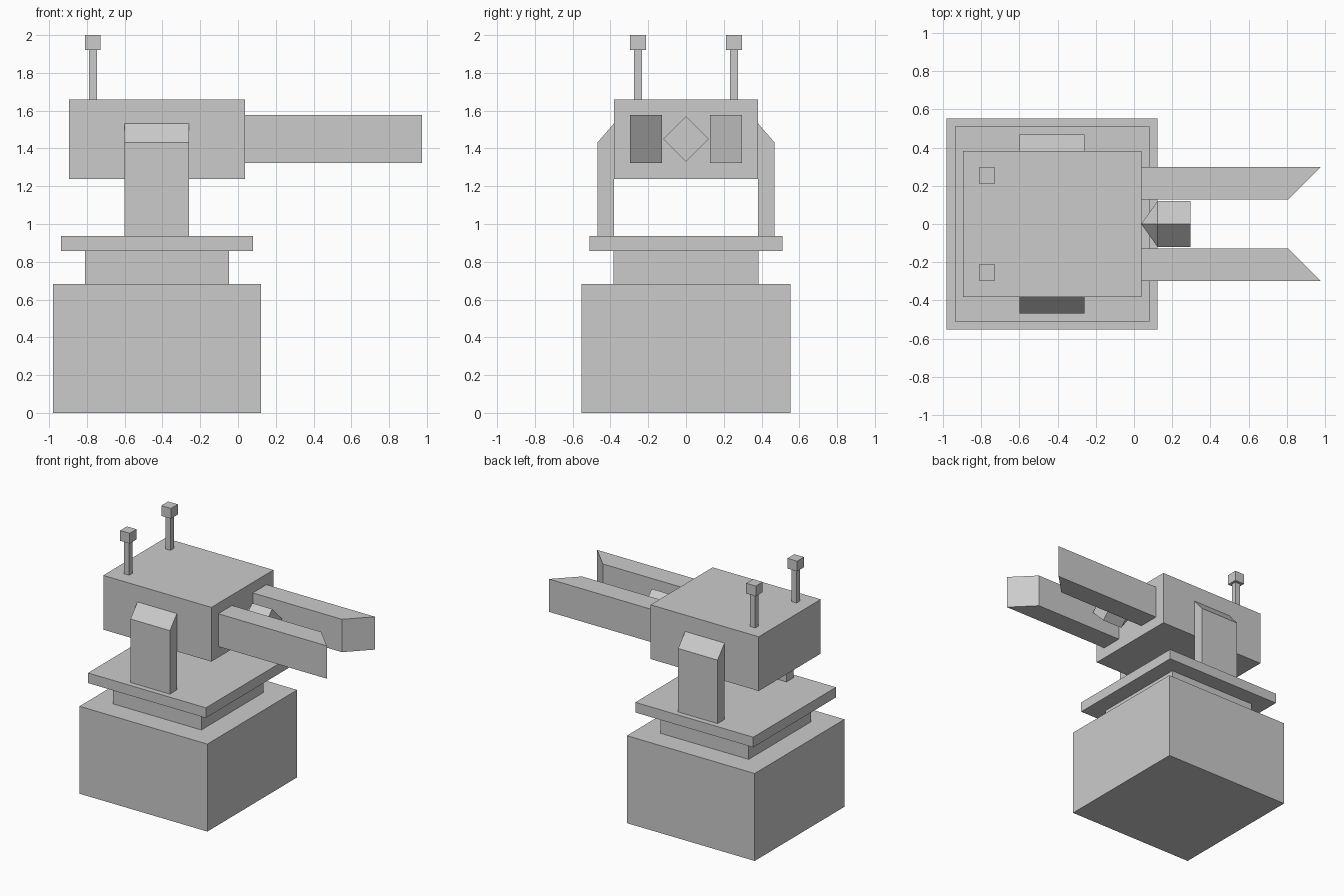
import bpy
import bmesh

if "Cube" in bpy.data.objects:
    bpy.data.objects.remove(bpy.data.objects["Cube"])


def finish(name, bm):
    bmesh.ops.recalc_face_normals(bm, faces=bm.faces)
    mesh = bpy.data.meshes.new(name)
    bm.to_mesh(mesh)
    bm.free()
    obj = bpy.data.objects.new(name, mesh)
    bpy.context.collection.objects.link(obj)
    return obj


def prism(name, profile, offset):
    """Extrude a flat polygon along an offset vector."""
    bm = bmesh.new()
    face = bm.faces.new([bm.verts.new(p) for p in profile])
    ext = bmesh.ops.extrude_face_region(bm, geom=[face], use_keep_orig=True)
    verts = [g for g in ext["geom"] if isinstance(g, bmesh.types.BMVert)]
    bmesh.ops.translate(bm, verts=verts, vec=offset)
    return finish(name, bm)


def box(name, x, y, z):
    corners = [(x[0], y[0]), (x[1], y[0]), (x[1], y[1]), (x[0], y[1])]
    return prism(name, [(a, b, z[0]) for a, b in corners], (0, 0, z[1] - z[0]))


# Stacked body
box("base", (-0.98, 0.123), (-0.553, 0.553), (0, 0.682))
box("neck", (-0.81, -0.047), (-0.384, 0.384), (0.682, 0.858))
box("turntable", (-0.937, 0.08), (-0.51, 0.51), (0.858, 0.937))
box("head", (-0.895, 0.038), (-0.382, 0.382), (1.237, 1.66))

for side, s in (("right", -1), ("left", 1)):
    # Side bracket with sloped top
    prism(f"{side}_bracket",
          [(-0.6, s * y, z) for y, z in
           ((0.382, 0.937), (0.468, 0.937), (0.468, 1.432), (0.382, 1.532))],
          (0.34, 0, 0))
    # Barrel with its tip cut back on the inner side
    prism(f"{side}_barrel",
          [(x, s * y, 1.322) for x, y in
           ((0.038, 0.128), (0.807, 0.128), (0.975, 0.297), (0.038, 0.297))],
          (0, 0, 0.256))
    # Antenna post and cap
    y = s * 0.254
    box(f"{side}_antenna_post", (-0.79, -0.746), (y - 0.021, y + 0.021), (1.66, 1.92))
    box(f"{side}_antenna_cap", (-0.81, -0.727), (y - 0.042, y + 0.042), (1.92, 2.0))

# Diamond emitter: square bar tapering to a point at the head
bm = bmesh.new()
rim = [(0.12, 0), (0, 0.12), (-0.12, 0), (0, -0.12)]
front = [bm.verts.new((0.295, y, 1.45 + z)) for y, z in rim]
back = [bm.verts.new((0.123, y, 1.45 + z)) for y, z in rim]
tip = bm.verts.new((0.038, 0, 1.45))
bm.faces.new(front)
for i in range(4):
    j = (i + 1) % 4
    bm.faces.new((front[i], front[j], back[j], back[i]))
    bm.faces.new((back[i], back[j], tip))
finish("emitter", bm)
